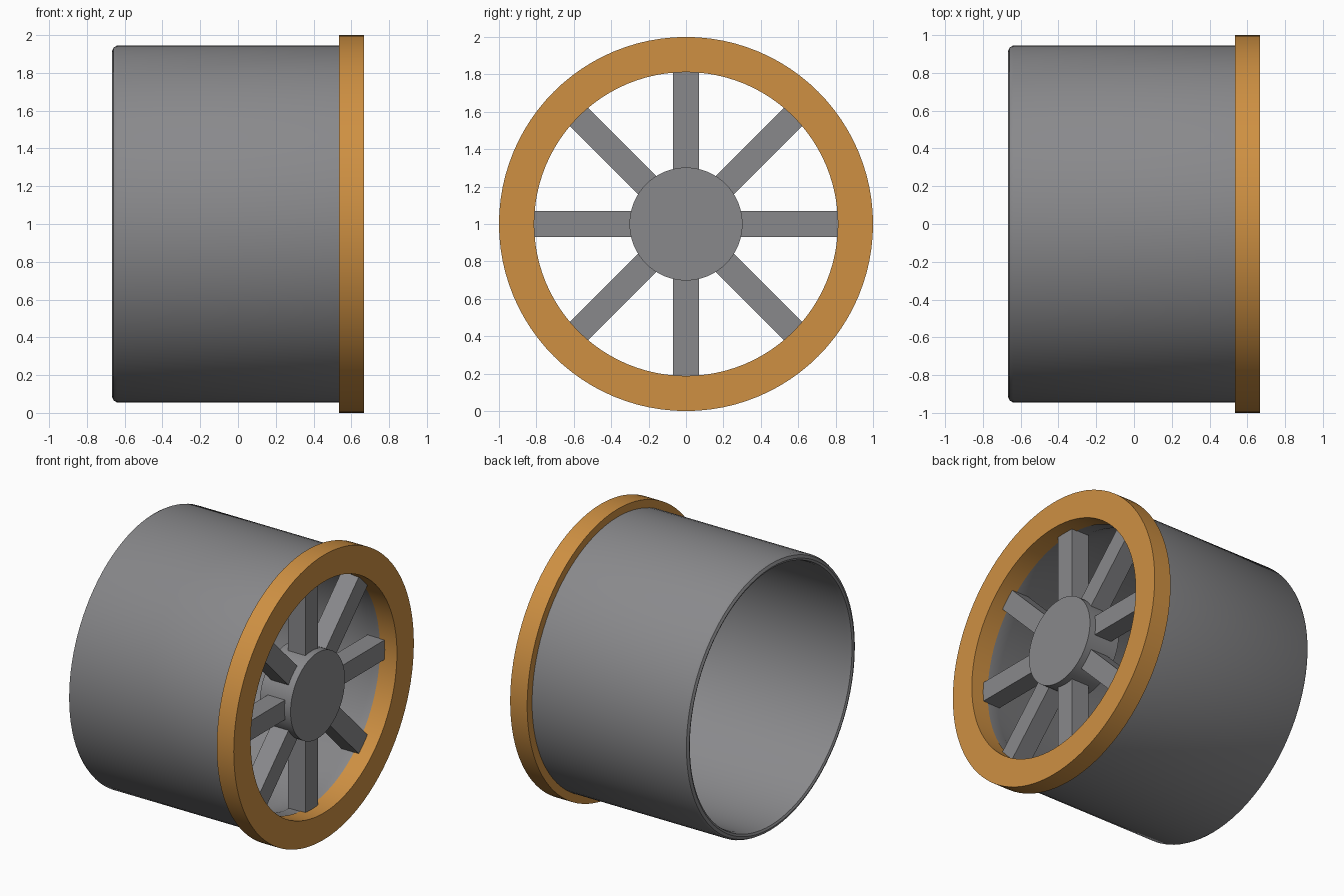
import bpy, bmesh, math
from mathutils import Matrix

if "Cube" in bpy.data.objects:
    bpy.data.objects.remove(bpy.data.objects["Cube"])

SEG = 96
CENTRE_Z = 1.0


def material(name, rgb):
    m = bpy.data.materials.new(name)
    m.diffuse_color = (*rgb, 1.0)
    m.use_nodes = True
    m.node_tree.nodes["Principled BSDF"].inputs["Base Color"].default_value = m.diffuse_color
    return m


grey = material("wheel grey", (0.25, 0.25, 0.26))
orange = material("ring orange", (0.62, 0.28, 0.055))


def finish(name, bm, mat, smooth=True):
    bmesh.ops.recalc_face_normals(bm, faces=bm.faces[:])
    me = bpy.data.meshes.new(name)
    bm.to_mesh(me)
    bm.free()
    ob = bpy.data.objects.new(name, me)
    bpy.context.collection.objects.link(ob)
    me.materials.append(mat)
    if smooth:
        bpy.ops.object.select_all(action='DESELECT')
        ob.select_set(True)
        bpy.context.view_layer.objects.active = ob
        bpy.ops.object.shade_smooth_by_angle(angle=math.radians(32))
    return ob


def revolve(name, profile, mat):
    """Closed (x, radius) profile turned about the wheel axis."""
    bm = bmesh.new()
    rings = []
    for i in range(SEG):
        a = 2 * math.pi * i / SEG
        rings.append([bm.verts.new((x, r * math.cos(a), CENTRE_Z + r * math.sin(a)))
                      for x, r in profile])
    n = len(profile)
    for i in range(SEG):
        a, b = rings[i], rings[(i + 1) % SEG]
        for j in range(n):
            k = (j + 1) % n
            bm.faces.new((a[j], a[k], b[k], b[j]))
    return finish(name, bm, mat)


# Hollow barrel: rounded rear lip, inner wall narrowing to the front seat
revolve("barrel", [
    (0.55, 0.945), (-0.64, 0.945), (-0.658, 0.935), (-0.667, 0.915),
    (-0.66, 0.90), (-0.63, 0.893), (0.25, 0.893), (0.45, 0.815), (0.55, 0.815),
], grey)

# Coloured outer ring
revolve("front_ring", [(0.535, 1.0), (0.667, 1.0), (0.667, 0.812), (0.535, 0.812)], orange)

# Hub cylinder along x
bm = bmesh.new()
bmesh.ops.create_cone(bm, cap_ends=True, segments=64, radius1=0.302, radius2=0.302, depth=0.24,
                      matrix=Matrix.Translation((0.50, 0, CENTRE_Z)) @ Matrix.Rotation(math.pi / 2, 4, 'Y'))
finish("hub", bm, grey)

# Eight square spokes
R0, R1 = 0.25, 0.818
for i in range(8):
    bm = bmesh.new()
    bmesh.ops.create_cube(bm, size=1.0, matrix=(
        Matrix.Translation((0.505, 0, CENTRE_Z))
        @ Matrix.Rotation(i * math.pi / 4, 4, 'X')
        @ Matrix.Translation((0, 0, (R0 + R1) / 2))
        @ Matrix.Diagonal((0.135, 0.137, R1 - R0, 1))))
    finish(f"spoke_{i + 1}", bm, grey, smooth=False)
